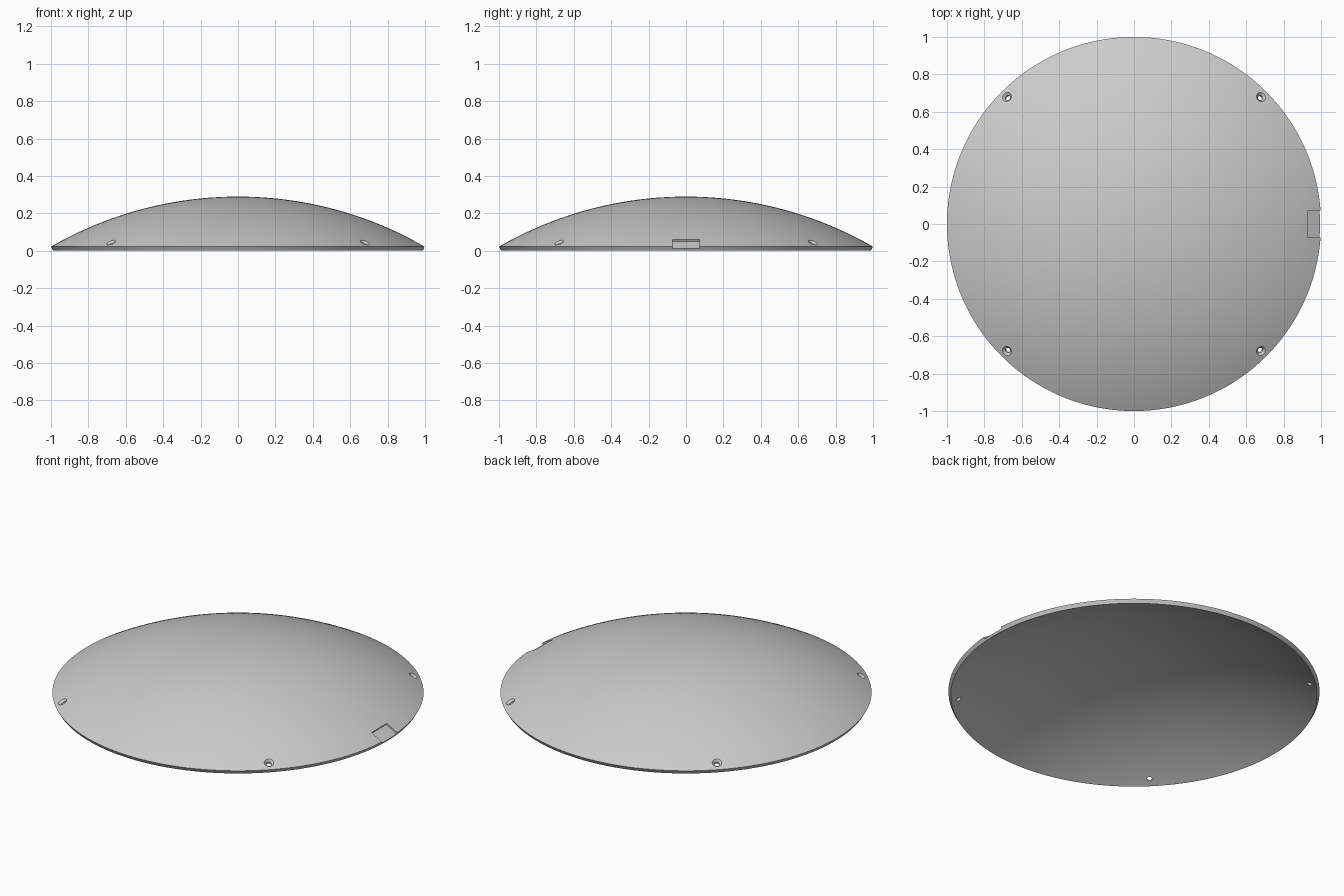
import bpy
import bmesh
from math import asin, cos, pi, radians, sin
from mathutils import Matrix

if "Cube" in bpy.data.objects:
    bpy.data.objects.remove(bpy.data.objects["Cube"], do_unlink=True)

RADIUS = 2.0                       # sphere the dome is cut from
WALL = 0.025
RIM = radians(30)
CENTRE_Z = -(RADIUS - WALL) * cos(RIM)
RINGS = 32

grey = bpy.data.materials.new("light_grey")
grey.use_nodes = True
grey.diffuse_color = (0.6, 0.6, 0.6, 1)
grey.node_tree.nodes["Principled BSDF"].inputs["Base Color"].default_value = grey.diffuse_color


def finish(name, bm):
    bmesh.ops.recalc_face_normals(bm, faces=bm.faces)
    mesh = bpy.data.meshes.new(name)
    bm.to_mesh(mesh)
    bm.free()
    mesh.materials.append(grey)
    obj = bpy.data.objects.new(name, mesh)
    bpy.context.collection.objects.link(obj)
    return obj


def lathe(name, profile, steps):
    """Spin an (r, z) profile that begins and ends on the axis."""
    bm = bmesh.new()
    verts = [bm.verts.new((r, 0, z)) for r, z in profile]
    edges = [bm.edges.new(pair) for pair in zip(verts, verts[1:])]
    bmesh.ops.spin(bm, geom=verts + edges, cent=(0, 0, 0), axis=(0, 0, 1),
                   angle=2 * pi, steps=steps, use_duplicate=False)
    bmesh.ops.remove_doubles(bm, verts=bm.verts, dist=1e-5)
    return finish(name, bm)


def on_dome(azimuth, tilt):
    """Frame on the outer surface: z along the normal, x down the slope."""
    return (Matrix.Translation((0, 0, CENTRE_Z)) @ Matrix.Rotation(azimuth, 4, 'Z')
            @ Matrix.Rotation(tilt, 4, 'Y') @ Matrix.Translation((0, 0, RADIUS)))


def arc(radius):
    angles = [RIM * i / RINGS for i in range(RINGS + 1)]
    return [(radius * sin(a), radius * cos(a) + CENTRE_Z) for a in angles]


# Thin dome shell with its rim square to the surface
shell = lathe("dome_shell", arc(RADIUS) + arc(RADIUS - WALL)[::-1], 160)

# Four countersunk screw holes
cutters = []
screw = [(0, 0.02), (0.026, 0.02), (0.026, 0), (0.014, -0.012), (0.014, -0.05), (0, -0.05)]
for i in range(4):
    hole = lathe("screw_hole_cutter", screw, 32)
    hole.matrix_world = on_dome(pi / 4 + i * pi / 2, asin(0.96 / RADIUS))
    cutters.append(hole)

# Shallow pocket running out through the rim
bm = bmesh.new()
bmesh.ops.create_cube(bm, size=1)
bmesh.ops.scale(bm, vec=(0.145, 0.144, 0.062), verts=bm.verts)
bmesh.ops.translate(bm, vec=(0.0275, 0, 0.019), verts=bm.verts)
pocket = finish("rim_pocket_cutter", bm)
pocket.matrix_world = on_dome(0, radians(29))
cutters.append(pocket)

# Cut the openings, then drop the cutters
bpy.context.view_layer.update()
bpy.ops.object.select_all(action='DESELECT')
bpy.context.view_layer.objects.active = shell
shell.select_set(True)
for cutter in cutters:
    cutter.hide_render = True
    mod = shell.modifiers.new("opening", 'BOOLEAN')
    mod.operation = 'DIFFERENCE'
    mod.solver = 'EXACT'
    mod.object = cutter
    bpy.ops.object.modifier_apply(modifier=mod.name)
    bpy.data.objects.remove(cutter, do_unlink=True)

bpy.ops.object.shade_smooth_by_angle(angle=radians(25))
